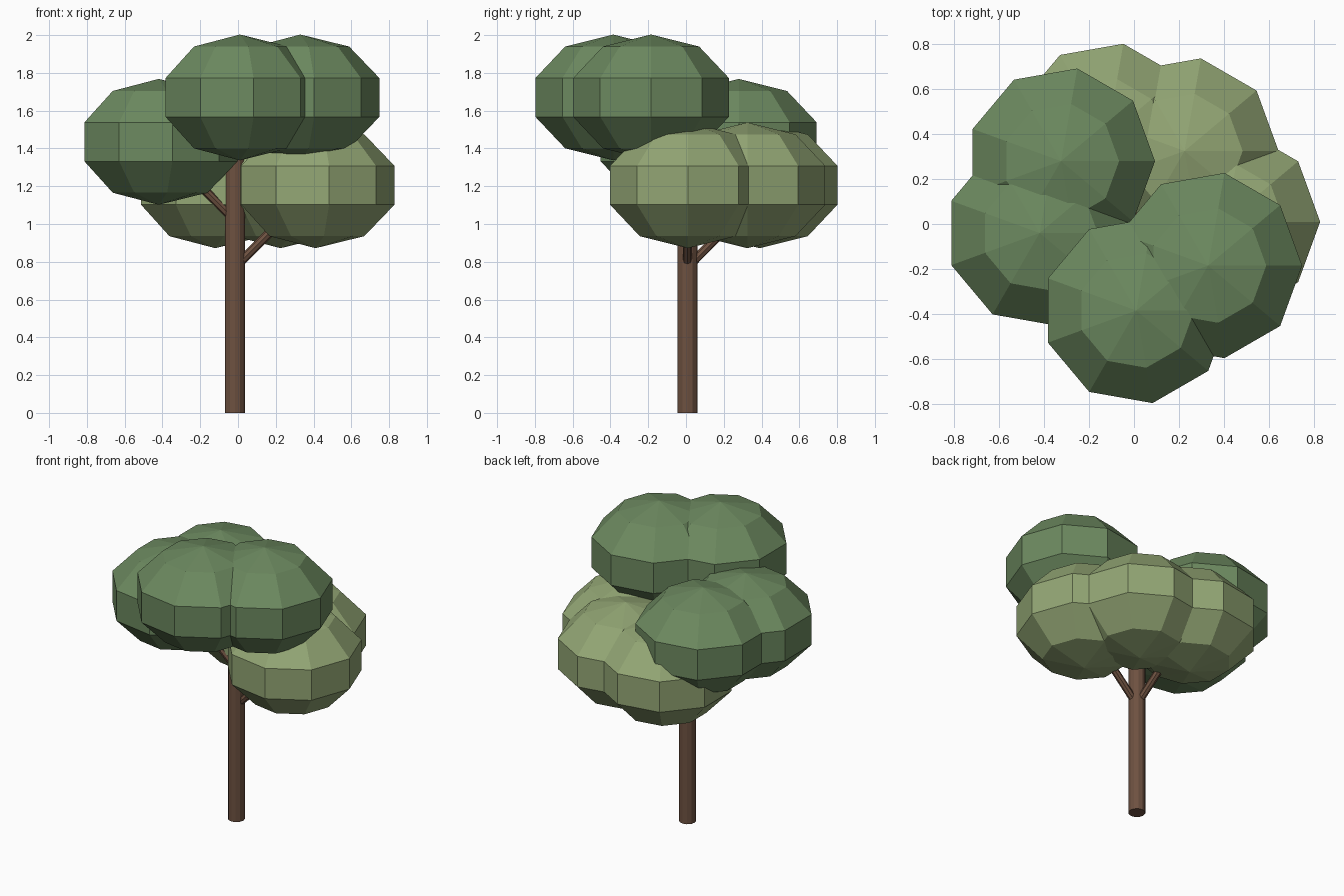
import bpy, bmesh, math
from mathutils import Vector

cube = bpy.data.objects.get("Cube")
if cube:
    bpy.data.objects.remove(cube, do_unlink=True)


def material(name, rgb):
    mat = bpy.data.materials.new(name)
    mat.use_nodes = True
    mat.diffuse_color = (*rgb, 1)
    bsdf = mat.node_tree.nodes["Principled BSDF"]
    bsdf.inputs["Base Color"].default_value = (*rgb, 1)
    bsdf.inputs["Roughness"].default_value = 0.9
    return mat


BARK = material("brown bark", (0.155, 0.083, 0.052))
DARK = material("dark green leaves", (0.15, 0.25, 0.115))
LIGHT = material("light green leaves", (0.29, 0.38, 0.175))


def finish(bm, name, mat):
    bmesh.ops.recalc_face_normals(bm, faces=bm.faces)
    mesh = bpy.data.meshes.new(name)
    bm.to_mesh(mesh)
    bm.free()
    mesh.materials.append(mat)
    obj = bpy.data.objects.new(name, mesh)
    bpy.context.collection.objects.link(obj)
    return obj


# Faceted leaf clump: a half-circle profile of five steps spun into nine sides
def clump(name, center, mat, radius=0.44, half_height=0.333, sides=9, steps=5):
    bm = bmesh.new()
    angles = [math.pi * i / steps for i in range(steps + 1)]
    verts = [bm.verts.new((radius * math.sin(a), 0, half_height * math.cos(a)))
             for a in angles]
    edges = [bm.edges.new(pair) for pair in zip(verts, verts[1:])]
    bmesh.ops.spin(bm, geom=verts + edges, cent=(0, 0, 0), axis=(0, 0, 1),
                   angle=math.tau, steps=sides)
    bmesh.ops.remove_doubles(bm, verts=bm.verts, dist=0.001)
    finish(bm, name, mat).location = center


# Straight round limb between two points
def limb(name, start, end, radius, sides):
    start, end = Vector(start), Vector(end)
    axis = end - start
    bm = bmesh.new()
    bmesh.ops.create_cone(bm, cap_ends=True, segments=sides, radius1=radius,
                          radius2=radius, depth=axis.length)
    obj = finish(bm, name, BARK)
    obj.location = (start + end) / 2
    obj.rotation_euler = axis.to_track_quat("Z", "Y").to_euler()


# Trunk
TRUNK_X, TRUNK_Y = -0.017, 0.007
limb("trunk", (TRUNK_X, TRUNK_Y, 0), (TRUNK_X, TRUNK_Y, 1.4), 0.053, 12)

# Branches rising at a slant from the trunk: compass angle and start height
for name, degrees, height in (("left_branch", 0, 0.77),
                              ("back_branch", 100, 0.77),
                              ("right_branch", 185, 1.02),
                              ("back_right_branch", 140, 1.02)):
    a = math.radians(degrees)
    limb(name, (TRUNK_X, TRUNK_Y, height),
         (TRUNK_X + 0.27 * math.cos(a), TRUNK_Y + 0.27 * math.sin(a), height + 0.27),
         0.024, 8)

# Leaf clumps in three tiers
clump("upper_front_leaves", (0.01, -0.385, 1.67), DARK)
clump("upper_left_leaves", (0.33, -0.185, 1.67), DARK)
clump("middle_right_leaves", (-0.42, -0.04, 1.435), DARK)
clump("middle_back_leaves", (-0.325, 0.28, 1.435), DARK)
clump("lower_left_leaves", (0.41, 0.01, 1.205), LIGHT)
clump("lower_back_left_leaves", (0.225, 0.325, 1.205), LIGHT)
clump("lower_back_leaves", (-0.12, 0.39, 1.205), LIGHT)
